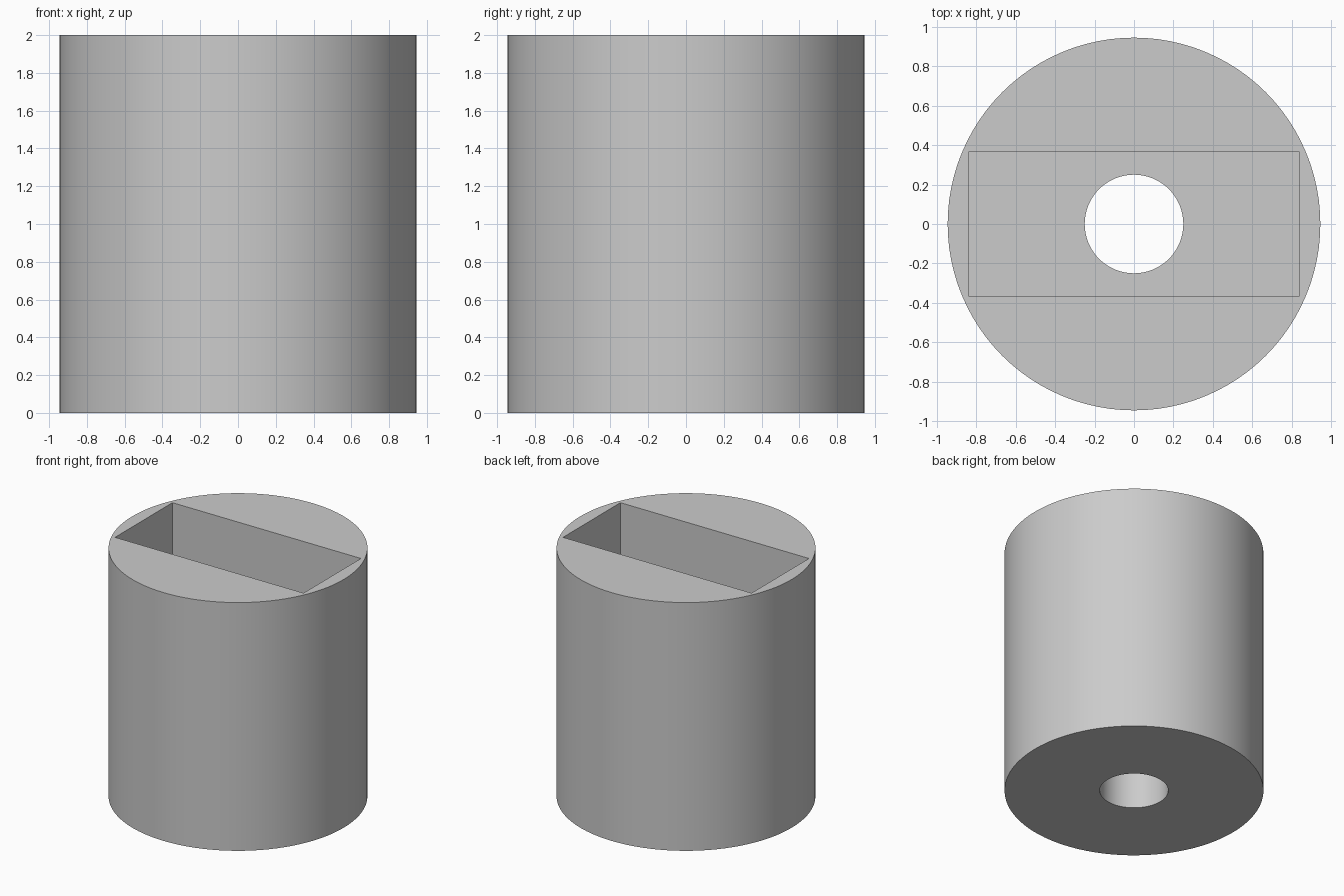
import bpy
import math

HEIGHT = 2.0
RADIUS = 0.945
BORE_RADIUS = 0.25
SLOT_X, SLOT_Y, SLOT_FLOOR = 1.68, 0.73, 1.0

default_cube = bpy.data.objects.get("Cube")
if default_cube:
    bpy.data.objects.remove(default_cube, do_unlink=True)

# Plain grey material
grey = bpy.data.materials.new("plain_grey")
grey.use_nodes = True
colour = (0.6, 0.6, 0.6, 1.0)
grey.diffuse_color = colour
grey.node_tree.nodes["Principled BSDF"].inputs["Base Color"].default_value = colour


def cylinder(name, radius, bottom, top):
    bpy.ops.mesh.primitive_cylinder_add(
        vertices=96, radius=radius, depth=top - bottom,
        location=(0, 0, (top + bottom) / 2))
    obj = bpy.context.object
    obj.name = name
    obj.data.materials.append(grey)
    return obj


def cut(target, cutter):
    """Subtract the cutter from the target, then discard it."""
    cutter.hide_render = True
    mod = target.modifiers.new("cut", 'BOOLEAN')
    mod.operation = 'DIFFERENCE'
    mod.solver = 'EXACT'
    mod.object = cutter
    bpy.context.view_layer.objects.active = target
    bpy.ops.object.modifier_apply(modifier=mod.name)
    bpy.data.objects.remove(cutter, do_unlink=True)


# Round body
body = cylinder("slotted_cylinder", RADIUS, 0, HEIGHT)

# Rectangular slot, open at the top
slot_top = HEIGHT + 0.2
bpy.ops.mesh.primitive_cube_add(size=1, location=(0, 0, (SLOT_FLOOR + slot_top) / 2))
slot = bpy.context.object
slot.name = "slot_cutter"
slot.scale = (SLOT_X, SLOT_Y, slot_top - SLOT_FLOOR)
slot.data.materials.append(grey)
cut(body, slot)

# Round bore from the base up into the slot
cut(body, cylinder("bore_cutter", BORE_RADIUS, -0.2, SLOT_FLOOR + 0.2))

# Smooth curved walls with crisp rims
bpy.ops.object.select_all(action='DESELECT')
body.select_set(True)
bpy.context.view_layer.objects.active = body
bpy.ops.object.shade_smooth_by_angle(angle=math.radians(30))
